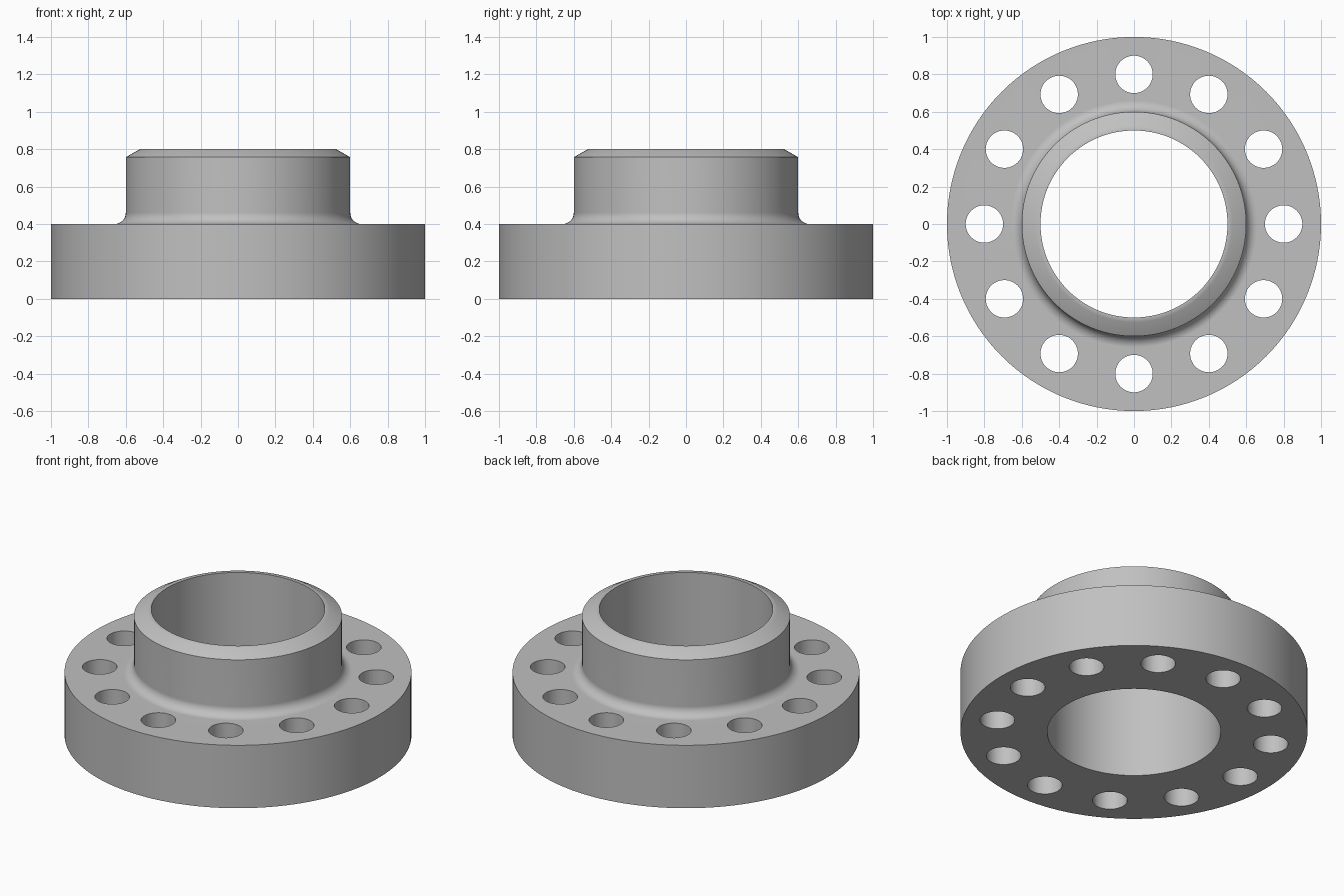
import bpy
import bmesh
from math import cos, sin, pi, radians
from mathutils import Matrix

SEGMENTS = 128
BOLT_COUNT = 12
BOLT_CIRCLE = 0.8
FILLET = 0.06

cube = bpy.data.objects.get("Cube")
if cube:
    bpy.data.objects.remove(cube, do_unlink=True)

# Plain grey metal
steel = bpy.data.materials.new("grey_steel")
steel.use_nodes = True
colour = (0.53, 0.53, 0.53, 1)
steel.diffuse_color = colour
steel.node_tree.nodes["Principled BSDF"].inputs["Base Color"].default_value = colour


def make_object(name, bm):
    bmesh.ops.recalc_face_normals(bm, faces=bm.faces)
    mesh = bpy.data.meshes.new(name)
    bm.to_mesh(mesh)
    bm.free()
    mesh.materials.append(steel)
    obj = bpy.data.objects.new(name, mesh)
    bpy.context.collection.objects.link(obj)
    return obj


# Flange section: disc, fillet, hub, weld bevel and bore
fillet = [(0.6 + FILLET * (1 - sin(a)), 0.4 + FILLET * (1 - cos(a)))
          for a in (i * pi / 16 for i in range(9))]
profile = [(0.5, 0), (1, 0), (1, 0.4), *fillet,
           (0.6, 0.757), (0.525, 0.8), (0.5, 0.8)]

bm = bmesh.new()
verts = [bm.verts.new((r, 0, z)) for r, z in profile]
edges = [bm.edges.new((v, verts[(i + 1) % len(verts)])) for i, v in enumerate(verts)]
bmesh.ops.spin(bm, geom=verts + edges, cent=(0, 0, 0), axis=(0, 0, 1),
               angle=2 * pi, steps=SEGMENTS)
bmesh.ops.remove_doubles(bm, verts=bm.verts, dist=0.0001)
flange = make_object("weld_neck_flange", bm)

# Ring of bolt hole cutters
bm = bmesh.new()
for i in range(BOLT_COUNT):
    a = 2 * pi * i / BOLT_COUNT
    place = Matrix.Translation((BOLT_CIRCLE * cos(a), BOLT_CIRCLE * sin(a), 0.2))
    bmesh.ops.create_cone(bm, cap_ends=True, segments=48, radius1=0.1,
                          radius2=0.1, depth=0.6, matrix=place)
cutter = make_object("bolt_hole_cutter", bm)
cutter.hide_render = True

# Cut the holes
cut = flange.modifiers.new("bolt_holes", "BOOLEAN")
cut.operation = "DIFFERENCE"
cut.solver = "EXACT"
cut.object = cutter
bpy.ops.object.select_all(action="DESELECT")
flange.select_set(True)
bpy.context.view_layer.objects.active = flange
bpy.ops.object.modifier_apply(modifier=cut.name)
bpy.data.objects.remove(cutter, do_unlink=True)

# Smooth walls, crisp rims and even flat faces
bpy.ops.object.shade_smooth_by_angle(angle=radians(35))
even = flange.modifiers.new("even_shading", "WEIGHTED_NORMAL")
even.keep_sharp = True
